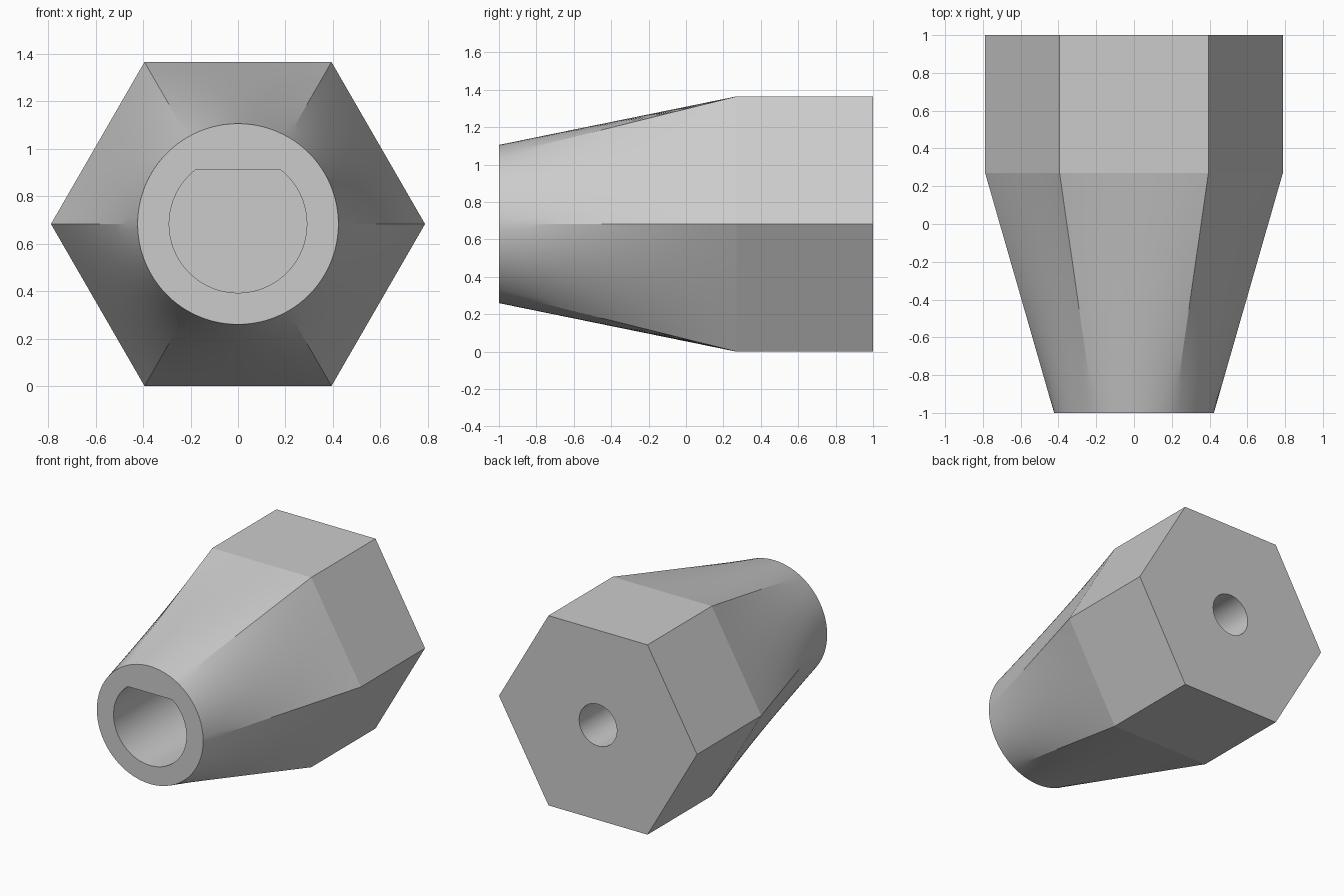
import bpy, bmesh
from math import radians, sin, cos, tau

if "Cube" in bpy.data.objects:
    bpy.data.objects.remove(bpy.data.objects["Cube"])

N = 96            # points per ring, divisible by six
R_HEX = 0.788     # hexagon corner radius
ZC = R_HEX * sin(radians(60))


def circle(r):
    return [(r * cos(tau * i / N), r * sin(tau * i / N)) for i in range(N)]


def hexagon(r):
    pts, step = [], N // 6
    for i in range(N):
        k, f = divmod(i, step)
        f /= step
        a, b = radians(60 * k), radians(60 * (k + 1))
        pts.append((r * (cos(a) * (1 - f) + cos(b) * f),
                    r * (sin(a) * (1 - f) + sin(b) * f)))
    return pts


def d_shape(r, corner):
    # circle with a flat on top, starting at the given corner angle
    flat = r * sin(radians(corner))
    pts = []
    for x, z in circle(r):
        if z > flat + 1e-6:
            x, z = x * flat / z, flat
        pts.append((x, z))
    return pts


def mix(a, b, f):
    return [(p[0] * (1 - f) + q[0] * f, p[1] * (1 - f) + q[1] * f)
            for p, q in zip(a, b)]


hexa, nose, bore, hole = hexagon(R_HEX), circle(0.423), d_shape(0.29, 52.5), circle(0.15)

# Sections from the blind D bore, over the nose and body, into the blind rear hole
sections = [(0.27, bore), (-1.0, bore)]
STEPS = 8
for s in range(STEPS + 1):
    f = s / STEPS
    sections.append((-1.0 + 1.27 * f, mix(nose, hexa, f)))
sections += [(1.0, hexa), (1.0, hole), (0.5, hole)]

bm = bmesh.new()
rings = [[bm.verts.new((x, y, z + ZC)) for x, z in pts] for y, pts in sections]
for a, b in zip(rings, rings[1:]):
    for i in range(N):
        j = (i + 1) % N
        bm.faces.new((a[i], a[j], b[j], b[i]))
bm.faces.new(rings[0])
bm.faces.new(rings[-1])
bmesh.ops.recalc_face_normals(bm, faces=bm.faces)

mesh = bpy.data.meshes.new("hex_shaft_adapter")
bm.to_mesh(mesh)
bm.free()
adapter = bpy.data.objects.new("hex_shaft_adapter", mesh)
bpy.context.collection.objects.link(adapter)

# Smooth the round nose and bores, keep the hexagon edges crisp
bpy.context.view_layer.objects.active = adapter
adapter.select_set(True)
bpy.ops.object.shade_smooth_by_angle(angle=radians(10))
